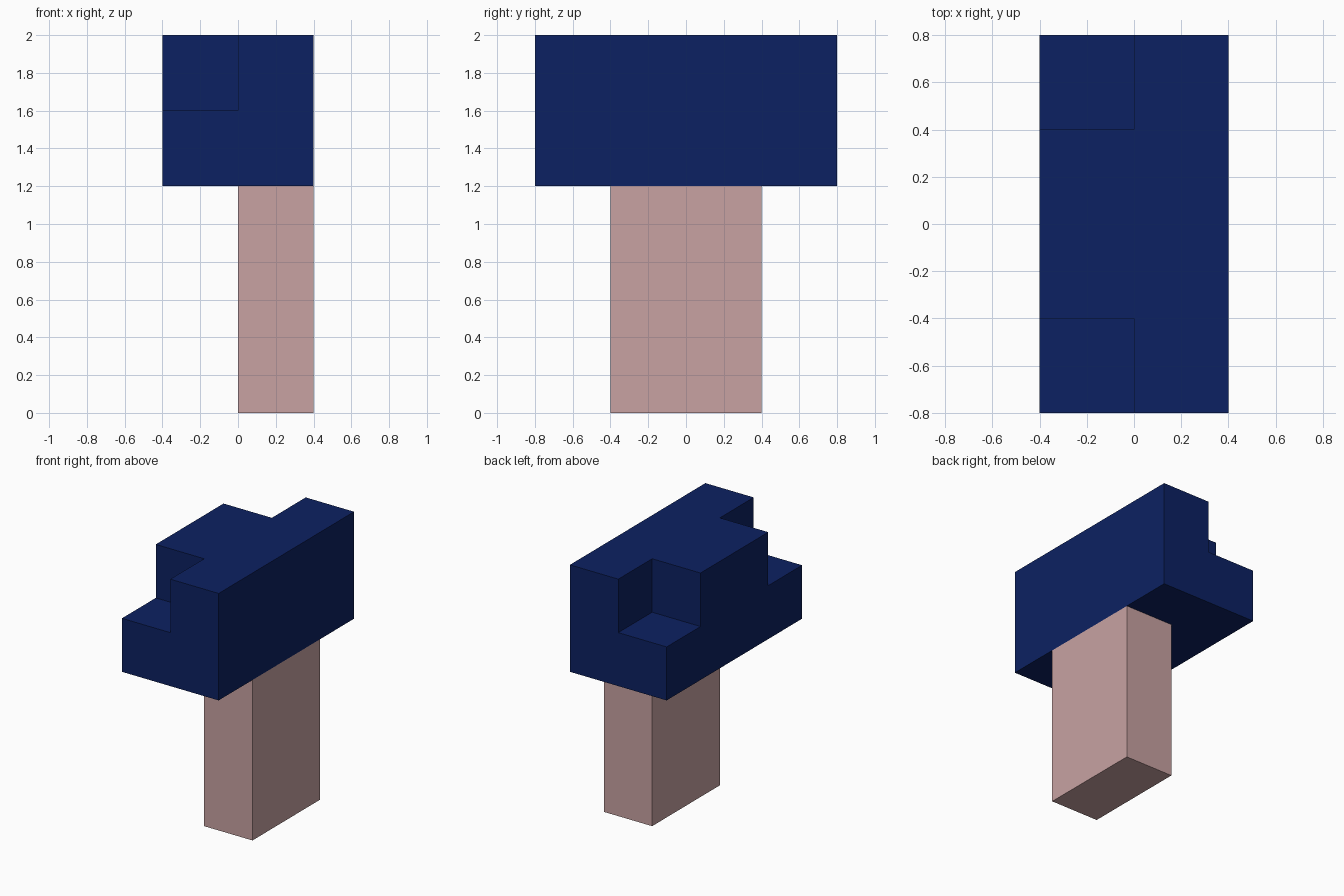
import bpy
import bmesh
from mathutils import Vector

if "Cube" in bpy.data.objects:
    bpy.data.objects.remove(bpy.data.objects["Cube"])


def material(name, rgb):
    m = bpy.data.materials.new(name)
    m.diffuse_color = (*rgb, 1.0)
    m.use_nodes = True
    m.node_tree.nodes["Principled BSDF"].inputs["Base Color"].default_value = m.diffuse_color
    return m


def box(name, low, high, mat):
    """Axis-aligned box between two corners."""
    low, high = Vector(low), Vector(high)
    size, centre = high - low, (low + high) / 2
    bm = bmesh.new()
    bmesh.ops.create_cube(bm, size=1.0)
    for v in bm.verts:
        v.co = Vector(a * b for a, b in zip(v.co, size))
    mesh = bpy.data.meshes.new(name)
    bm.to_mesh(mesh)
    bm.free()
    mesh.materials.append(mat)
    obj = bpy.data.objects.new(name, mesh)
    obj.location = centre
    bpy.context.collection.objects.link(obj)
    return obj


navy = material("navy_blue", (0.0037, 0.0152, 0.122))
pink = material("dusty_pink", (0.578, 0.362, 0.362))

# Handle, flush with the right face of the head
box("handle", (0, -0.4, 0), (0.4, 0.4, 1.2), pink)

# Head block
head = box("head", (-0.4, -0.8, 1.2), (0.4, 0.8, 2.0), navy)

# Notches in the two upper left corners of the head
for side, y0, y1 in (("front", -1.0, -0.4), ("back", 0.4, 1.0)):
    cutter = box(f"{side}_notch_cutter", (-0.6, y0, 1.6), (0, y1, 2.2), navy)
    cutter.hide_render = True
    cutter.display_type = 'WIRE'
    notch = head.modifiers.new(f"{side}_notch", 'BOOLEAN')
    notch.operation = 'DIFFERENCE'
    notch.solver = 'EXACT'
    notch.object = cutter
